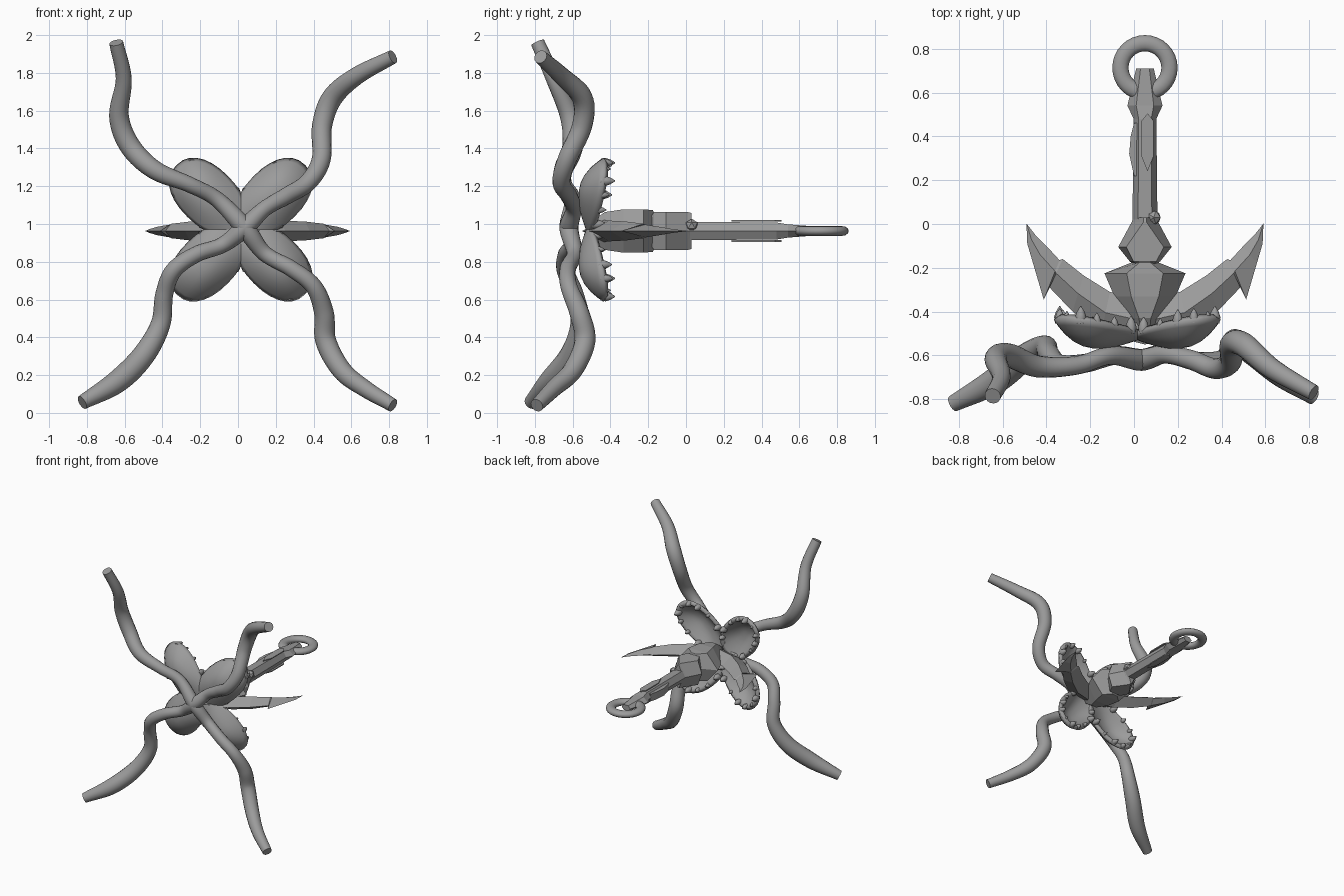
import bpy, bmesh, math
from mathutils import Vector

if "Cube" in bpy.data.objects:
    bpy.data.objects.remove(bpy.data.objects["Cube"])

mat = bpy.data.materials.new("plain grey")
mat.diffuse_color = (0.33, 0.33, 0.33, 1)
mat.use_nodes = True
mat.node_tree.nodes["Principled BSDF"].inputs["Base Color"].default_value = mat.diffuse_color
CX, CZ = 0.05, 0.963          # anchor axis


def finish(name, bm, smooth=None):
    bmesh.ops.recalc_face_normals(bm, faces=bm.faces)
    me = bpy.data.meshes.new(name)
    bm.to_mesh(me)
    bm.free()
    ob = bpy.data.objects.new(name, me)
    bpy.context.collection.objects.link(ob)
    me.materials.append(mat)
    if smooth:
        bpy.ops.object.select_all(action='DESELECT')
        ob.select_set(True)
        bpy.context.view_layer.objects.active = ob
        bpy.ops.object.shade_smooth_by_angle(angle=math.radians(smooth))
    return ob


def loft(bm, rings, cap=True):
    rows = [[bm.verts.new(p) for p in r] for r in rings]
    n = len(rows[0])
    for a, b in zip(rows, rows[1:]):
        for i in range(n):
            j = (i + 1) % n
            bm.faces.new((a[i], a[j], b[j], b[i]))
    if cap:
        bm.faces.new(rows[0])
        bm.faces.new(rows[-1])
    return rows


def hex_body(name, sections):
    """Six-sided body along y; section = y, half width, half height, flat fraction."""
    bm = bmesh.new()
    loft(bm, [[(CX + hx * sx, y, CZ + hz * sz) for sx, sz in
               ((1, 0), (f, 1), (-f, 1), (-1, 0), (-f, -1), (f, -1))]
              for y, hx, hz, f in sections])
    return finish(name, bm)


# Tentacles: each smooth tube runs tip - middle - tip (x, y, z, radius)
def tentacle(name, pts, n=8):
    p = [Vector(q) for q in pts]
    p = [2 * p[0] - p[1]] + p + [2 * p[-1] - p[-2]]
    path = []
    for i in range(1, len(p) - 2):
        for k in range(n):
            t = k / n
            path.append(0.5 * (2 * p[i] + (p[i + 1] - p[i - 1]) * t
                        + (2 * p[i - 1] - 5 * p[i] + 4 * p[i + 1] - p[i + 2]) * t * t
                        + (3 * p[i] - p[i - 1] - 3 * p[i + 1] + p[i + 2]) * t ** 3))
    path.append(p[-2])
    rings = []
    for i, c in enumerate(path):
        tan = (path[min(i + 1, len(path) - 1)] - path[max(i - 1, 0)]).xyz.normalized()
        u = tan.cross(Vector((0, 1, 0))).normalized()
        v = tan.cross(u)
        rings.append([c.xyz + c.w * (u * math.cos(a) + v * math.sin(a))
                      for a in (k * math.tau / 16 for k in range(16))])
    bm = bmesh.new()
    loft(bm, rings)
    finish(name, bm, 40)


mid = (0.035, -0.62, 0.98, 0.05)
upper_left = [(-.645, -.785, 1.96, .037), (-.605, -.70, 1.77, .042), (-.63, -.615, 1.57, .052),
              (-.57, -.60, 1.41, .055), (-.44, -.65, 1.285, .05), (-.26, -.645, 1.21, .042),
              (-.11, -.60, 1.13, .042)]
lower_right = [(.14, -.59, .845, .042), (.28, -.625, .765, .043), (.40, -.62, .67, .045),
               (.455, -.565, .53, .052), (.465, -.535, .38, .055), (.55, -.60, .225, .052),
               (.67, -.70, .13, .045), (.82, -.79, .04, .036)]
lower_left = [(-.825, -.82, .055, .038), (-.64, -.72, .165, .06), (-.50, -.61, .305, .06),
              (-.41, -.56, .47, .052), (-.39, -.59, .63, .047), (-.34, -.64, .755, .045),
              (-.22, -.635, .84, .043), (-.08, -.60, .89, .042)]
upper_right = [(.14, -.595, 1.08, .042), (.26, -.62, 1.15, .045), (.37, -.66, 1.22, .047),
               (.44, -.63, 1.34, .05), (.445, -.55, 1.52, .053), (.50, -.55, 1.67, .055),
               (.63, -.66, 1.785, .047), (.82, -.77, 1.885, .037)]
tentacle("tentacle_falling", upper_left + [mid] + lower_right)
tentacle("tentacle_rising", lower_left + [mid] + upper_right)


# Petals: four cupped leaves with a ring of teeth along the rim
def petal(name, sx, sz):
    d = Vector((sx, 0, sz)).normalized()
    w = Vector((sz, 0, -sx)).normalized()
    origin = Vector((0.015, 0, 0.97))

    def at(r, a):
        c, s = math.cos(a), math.sin(a)
        along = 0.245 + 0.225 * r * math.copysign(abs(c) ** 0.9, c)
        across = 0.14 * r * math.copysign(abs(s) ** 0.85, s)
        rim = -0.515 + 0.20 * along
        y = -0.553 + (rim + 0.553) * r ** 2.2
        return origin + d * along + w * across + Vector((0, y, 0))

    n = 28
    bm = bmesh.new()
    rows = loft(bm, [[at(r, k * math.tau / n) for k in range(n)]
                     for r in (0.15, 0.35, 0.55, 0.75, 0.9, 1.0)], cap=False)
    bm.faces.new(rows[0])
    ob = finish(name, bm, 50)
    m = ob.modifiers.new("thickness", 'SOLIDIFY')
    m.thickness, m.offset = 0.032, 0

    # teeth: pointed, slightly bulging cones
    bm = bmesh.new()
    for k in range(11):
        a = math.radians(-138 + 276 * k / 10)
        base = at(0.93, a)
        size = 1.0 + 0.25 * math.sin(k * 2.3)
        rings = [[base + Vector((r * size * math.cos(t), h * size, r * size * math.sin(t)))
                  for t in (i * math.tau / 8 for i in range(8))]
                 for h, r in ((-.005, .017), (.018, .021), (.038, .014), (.058, .002))]
        loft(bm, rings)
    finish(name + "_teeth", bm, 60)


for vert, sz in (("upper", 1), ("lower", -1)):
    for side, sx in (("right", 1), ("left", -1)):
        petal(f"petal_{vert}_{side}", sx, sz)

# Anchor shank, collar and crown
hex_body("shank", [(.71, .04, .022, .5), (.54, .08, .035, .5), (.48, .052, .045, .55),
                   (.02, .057, .048, .55), (-.02, .07, .05, .55)])
hex_body("collar", [(.03, .045, .095, .15), (.01, .06, .10, .1), (-.105, .122, .10, .7),
                    (-.17, .07, .10, .75), (-.19, .045, .07, .75)])
hex_body("crown", [(-.16, .045, .075, .6), (-.175, .06, .11, .4), (-.225, .185, .115, .45),
                   (-.33, .14, .115, .45), (-.43, .09, .10, .3), (-.50, .05, .05, .4)])

# Raised diamond plates on the shank and a small knot
for nm, s in (("top_plate", 1), ("bottom_plate", -1)):
    bm = bmesh.new()
    shape = ((0, .24), (.028, .31), (.028, .47), (0, .505), (-.028, .47), (-.028, .31))
    loft(bm, [[(CX + .012 + x, y, CZ + s * z) for x, y in shape] for z in (.049, .057)])
    finish(nm, bm)
bm = bmesh.new()
loft(bm, [[(x, y, CZ + z) for z in (-.03, .03)] + [(CX, y, CZ + .03), (CX, y, CZ - .03)]
          for x, y in ((.0, .22), (-.022, .32), (-.015, .40), (.0, .46))])
finish("shank_wrap", bm)
bm = bmesh.new()
bmesh.ops.create_icosphere(bm, subdivisions=1, radius=.035)
for v in bm.verts:
    v.co += Vector((.09, .03, CZ + .03))
finish("knot", bm)

# Flukes: barbed crescents with a diamond section (outer x, y, inner x, y, ridge half height)
stations = [(0, -.55, 0, -.34, .06), (.20, -.50, .16, -.31, .055), (.33, -.40, .28, -.235, .05),
            (.435, -.29, .375, -.16, .038), (.462, -.345, .39, -.165, .034),
            (.512, -.175, .445, -.105, .022), (.537, -.09, .50, -.05, .01),
            (.541, .005, .539, .0, .001)]
for name, s in (("fluke_right", 1), ("fluke_left", -1)):
    bm = bmesh.new()
    rings = []
    for i, (ox, oy, ix, iy, h) in enumerate(stations):
        t = 0.72 if i == 4 else 0.5
        mx, my = ox + (ix - ox) * t, oy + (iy - oy) * t
        rings.append([(CX + s * ox, oy, CZ), (CX + s * mx, my, CZ + h),
                      (CX + s * ix, iy, CZ), (CX + s * mx, my, CZ - h)])
    loft(bm, rings)
    finish(name, bm)

# Ring through the shank eye
bm = bmesh.new()
N = 32
rows = [[(CX + (.112 + .037 * math.cos(b)) * math.cos(a), .713 + (.112 + .037 * math.cos(b)) * math.sin(a),
          CZ + .026 * math.sin(b)) for b in (j * math.tau / 12 for j in range(12))]
        for a in (i * math.tau / N for i in range(N))]
loft(bm, rows + rows[:1], cap=False)
bmesh.ops.remove_doubles(bm, verts=bm.verts, dist=1e-5)
finish("ring", bm, 60)
